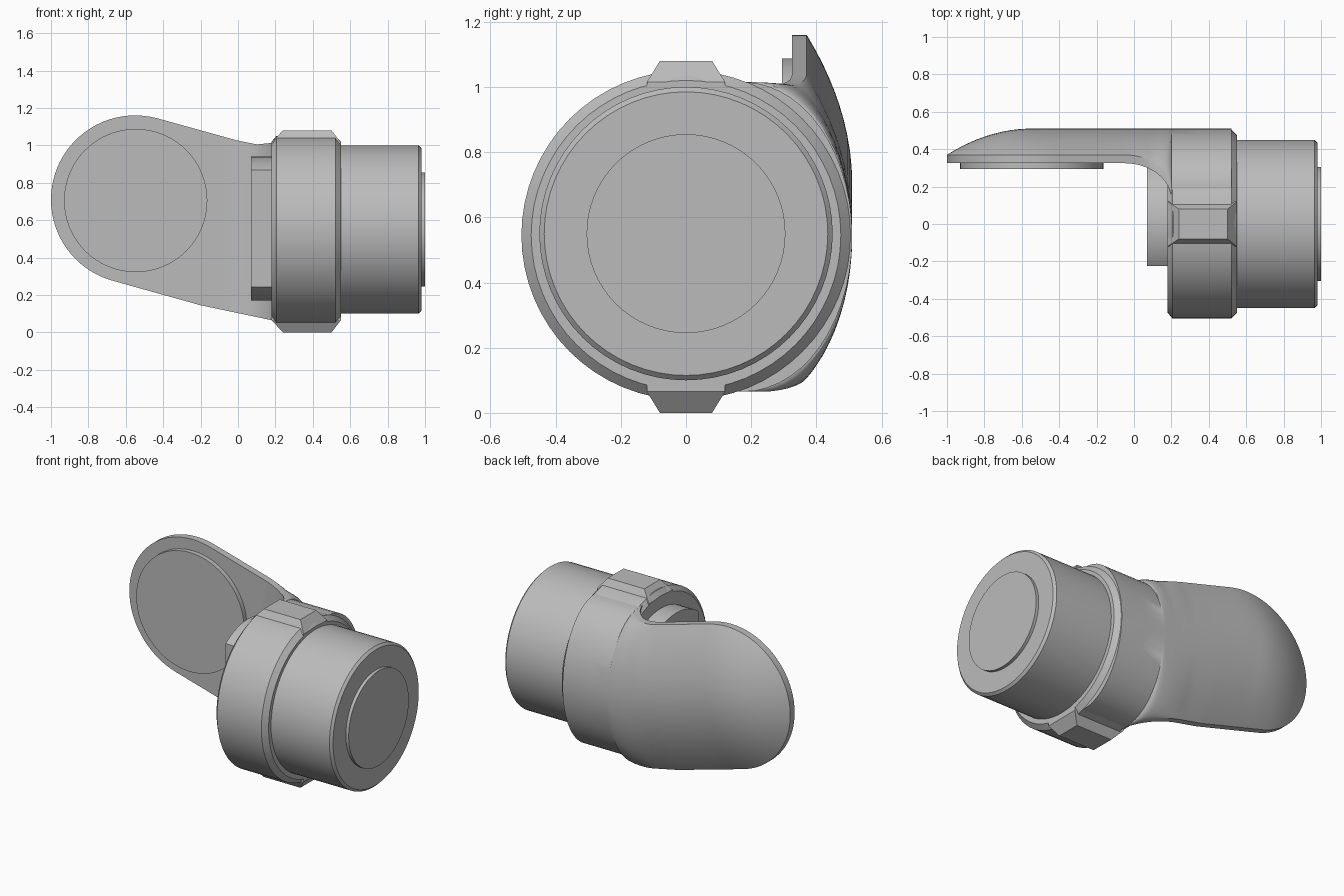
import bpy, bmesh, math
from mathutils import Matrix, Vector

cube = bpy.data.objects.get("Cube")
if cube:
    bpy.data.objects.remove(cube, do_unlink=True)

grey = bpy.data.materials.new("plain grey")
grey.use_nodes = True
colour = (0.5, 0.5, 0.5, 1)
grey.diffuse_color = colour
grey.node_tree.nodes["Principled BSDF"].inputs["Base Color"].default_value = colour


def finish(bm, name):
    bmesh.ops.remove_doubles(bm, verts=bm.verts, dist=0.0005)
    bmesh.ops.recalc_face_normals(bm, faces=bm.faces)
    mesh = bpy.data.meshes.new(name)
    bm.to_mesh(mesh)
    bm.free()
    mesh.materials.append(grey)
    obj = bpy.data.objects.new(name, mesh)
    bpy.context.collection.objects.link(obj)
    bpy.ops.object.select_all(action='DESELECT')
    obj.select_set(True)
    bpy.context.view_layer.objects.active = obj
    bpy.ops.object.shade_smooth_by_angle(angle=math.radians(28))
    return obj


def skin(rings):
    """Closed skin over rings of points, with capped ends."""
    bm = bmesh.new()
    loops = [[bm.verts.new(p) for p in ring] for ring in rings]
    n = len(loops[0])
    for a, b in zip(loops, loops[1:]):
        for i in range(n):
            j = (i + 1) % n
            bm.faces.new((a[i], a[j], b[j], b[i]))
    bm.faces.new(loops[0])
    bm.faces.new(loops[-1])
    return bm


def turned(profile, z, sides=64):
    """Solid of revolution about a line along x; profile holds (x, radius)."""
    angles = [2 * math.pi * i / sides for i in range(sides)]
    return skin([[(x, r * math.cos(a), z + r * math.sin(a)) for a in angles]
                 for x, r in profile])


def lerp_path(points, x):
    for (x0, v0), (x1, v1) in zip(points, points[1:]):
        if x <= x1:
            return v0 + (v1 - v0) * (x - x0) / (x1 - x0)
    return points[-1][1]


# Collar, motor housing and end disc
finish(turned([(0.18, 0.475), (0.205, 0.505), (0.52, 0.505), (0.55, 0.475)], 0.545),
       "collar")
finish(turned([(0.5, 0.45), (0.965, 0.45), (0.98, 0.435)], 0.55), "motor_housing")
finish(turned([(0.97, 0.305), (1.0, 0.305)], 0.55), "end_disc")

# Inner boss with a flat cut on its front
boss = turned([(0.07, 0.385), (0.2, 0.385)], 0.555)
cut = bmesh.ops.bisect_plane(boss, geom=boss.verts[:] + boss.edges[:] + boss.faces[:],
                             plane_co=(0, -0.225, 0), plane_no=(0, -1, 0),
                             clear_outer=True)
bmesh.ops.edgeloop_fill(boss, edges=[e for e in cut["geom_cut"]
                                     if isinstance(e, bmesh.types.BMEdge)])
finish(boss, "inner_boss")

# Lugs above and below the collar
for name, side in (("top_lug", 1), ("bottom_lug", -1)):
    rings = []
    for height, half, x0, x1 in ((0.44, 0.12, 0.18, 0.55), (0.475, 0.12, 0.18, 0.55),
                                 (0.54, 0.08, 0.24, 0.5)):
        z = 0.54 + side * height
        rings.append([(x0, -half, z), (x1, -half, z), (x1, half, z), (x0, half, z)])
    finish(skin(rings), name)

# Arm: rounded paddle with a domed back that bends round into the collar
END_X, END_Z, END_R = -0.55, 0.71, 0.45
top_edge = [(-0.433, 1.145), (0, 1.025), (0.1, 1.005), (0.2, 1.015), (0.55, 1.015)]
low_edge = [(-0.666, 0.275), (-0.2, 0.145), (0.18, 0.065), (0.55, 0.065)]


def arm_section(x, steps=28):
    dx = (x - END_X) / END_R
    round_h = END_R * math.sqrt(max(0, 1 - dx * dx))
    top = END_Z + round_h if x < top_edge[0][0] else lerp_path(top_edge, x)
    low = END_Z - round_h if x < low_edge[0][0] else lerp_path(low_edge, x)
    mid, half = (top + low) / 2, (top - low) / 2
    bend = min(1, max(0, (x + 0.05) / 0.25))
    front = 0.325 - 0.195 * (1 - math.sqrt(1 - bend * bend))
    edge = front + 0.045
    crown = 0.51 - 0.14 * min(0, dx) ** 2
    power = 1 - 0.5 * bend
    ring = [(x, front, low), ]
    for i in range(steps + 1):
        t = -math.cos(math.pi * i / steps)
        y = edge + (crown - edge) * max(0, 1 - t * t) ** power
        ring.append((x, y, mid + half * t))
    ring.append((x, front, top))
    return ring


stations = [END_X - END_R * math.cos(math.pi / 2 * i / 20) for i in range(21)]
stations += [END_X + 0.5 * i / 20 for i in range(1, 21)]
stations += [-0.05 + 0.25 * math.sin(math.pi / 2 * i / 12) for i in range(1, 13)]
stations += [0.35, 0.52]
finish(skin([arm_section(x) for x in stations]), "arm")

# Round mounting pad on the front of the paddle
pad = bmesh.new()
bmesh.ops.create_cone(pad, cap_ends=True, segments=64, radius1=0.383, radius2=0.383,
                      depth=0.04,
                      matrix=Matrix.Translation(Vector((-0.547, 0.315, 0.705)))
                      @ Matrix.Rotation(math.pi / 2, 4, 'X'))
finish(pad, "mounting_pad")
